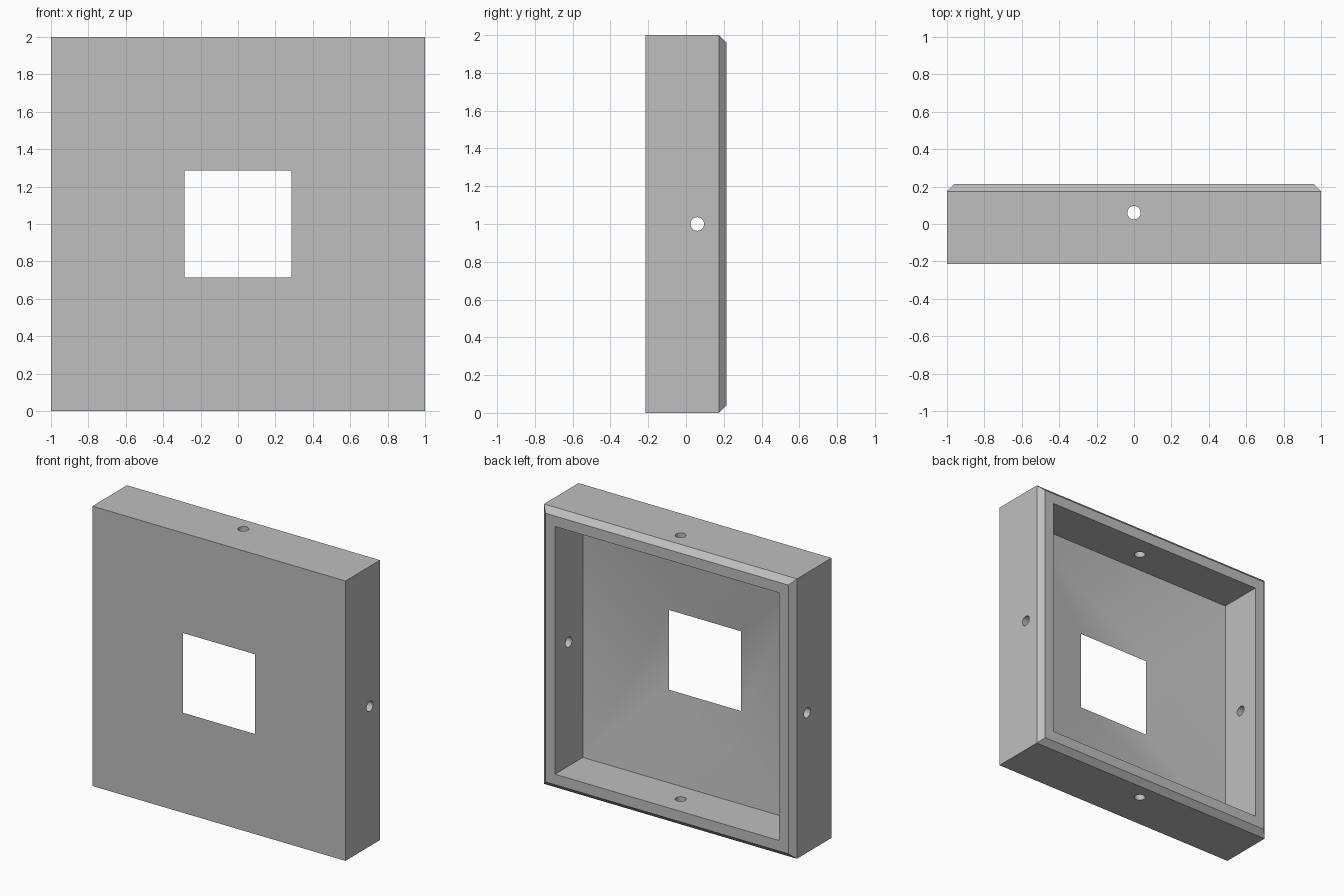
import bpy
import bmesh
from math import pi, radians
from mathutils import Matrix

if "Cube" in bpy.data.objects:
    bpy.data.objects.remove(bpy.data.objects["Cube"], do_unlink=True)

grey = bpy.data.materials.new("plain grey")
grey.use_nodes = True
GREY = (0.52, 0.52, 0.52, 1)
grey.diffuse_color = GREY
grey.node_tree.nodes["Principled BSDF"].inputs["Base Color"].default_value = GREY


def add_object(name, bm):
    bmesh.ops.recalc_face_normals(bm, faces=bm.faces)
    mesh = bpy.data.meshes.new(name)
    bm.to_mesh(mesh)
    bm.free()
    obj = bpy.data.objects.new(name, mesh)
    bpy.context.collection.objects.link(obj)
    mesh.materials.append(grey)
    return obj


# Square frame: a closed wall section (half width, depth) swept round four corners
FRONT, BACK = -0.215, 0.215
section = [
    (0.285, FRONT),   # window edge
    (1.0, FRONT),     # front face
    (1.0, 0.175),     # outer side
    (0.96, BACK),     # chamfer
    (0.885, BACK),    # back rim
    (0.885, -0.10),   # inner wall, then slope back to the window
]
bm = bmesh.new()
rings = [[bm.verts.new((sx * h, y, 1 + sz * h))
          for sx, sz in ((-1, -1), (1, -1), (1, 1), (-1, 1))]
         for h, y in section]
for a, b in zip(rings, rings[1:] + rings[:1]):
    for i in range(4):
        j = (i + 1) % 4
        bm.faces.new((a[i], a[j], b[j], b[i]))
frame = add_object("square_frame", bm)

# Round screw holes through the middle of all four walls
bpy.context.view_layer.objects.active = frame
frame.select_set(True)
for name, axis in (("side_hole_cutter", "Y"), ("vertical_hole_cutter", "Z")):
    bm = bmesh.new()
    place = Matrix.Translation((0, 0.06, 1)) @ Matrix.Rotation(pi / 2 if axis == "Y" else 0, 4, axis)
    bmesh.ops.create_cone(bm, cap_ends=True, segments=32, radius1=0.036,
                          radius2=0.036, depth=2.4, matrix=place)
    cutter = add_object(name, bm)
    cutter.hide_render = True
    cut = frame.modifiers.new(name, "BOOLEAN")
    cut.operation = "DIFFERENCE"
    cut.solver = "EXACT"
    cut.object = cutter
    bpy.ops.object.modifier_apply(modifier=cut.name)
    bpy.data.objects.remove(cutter, do_unlink=True)

bpy.ops.object.shade_smooth_by_angle(angle=radians(30))
